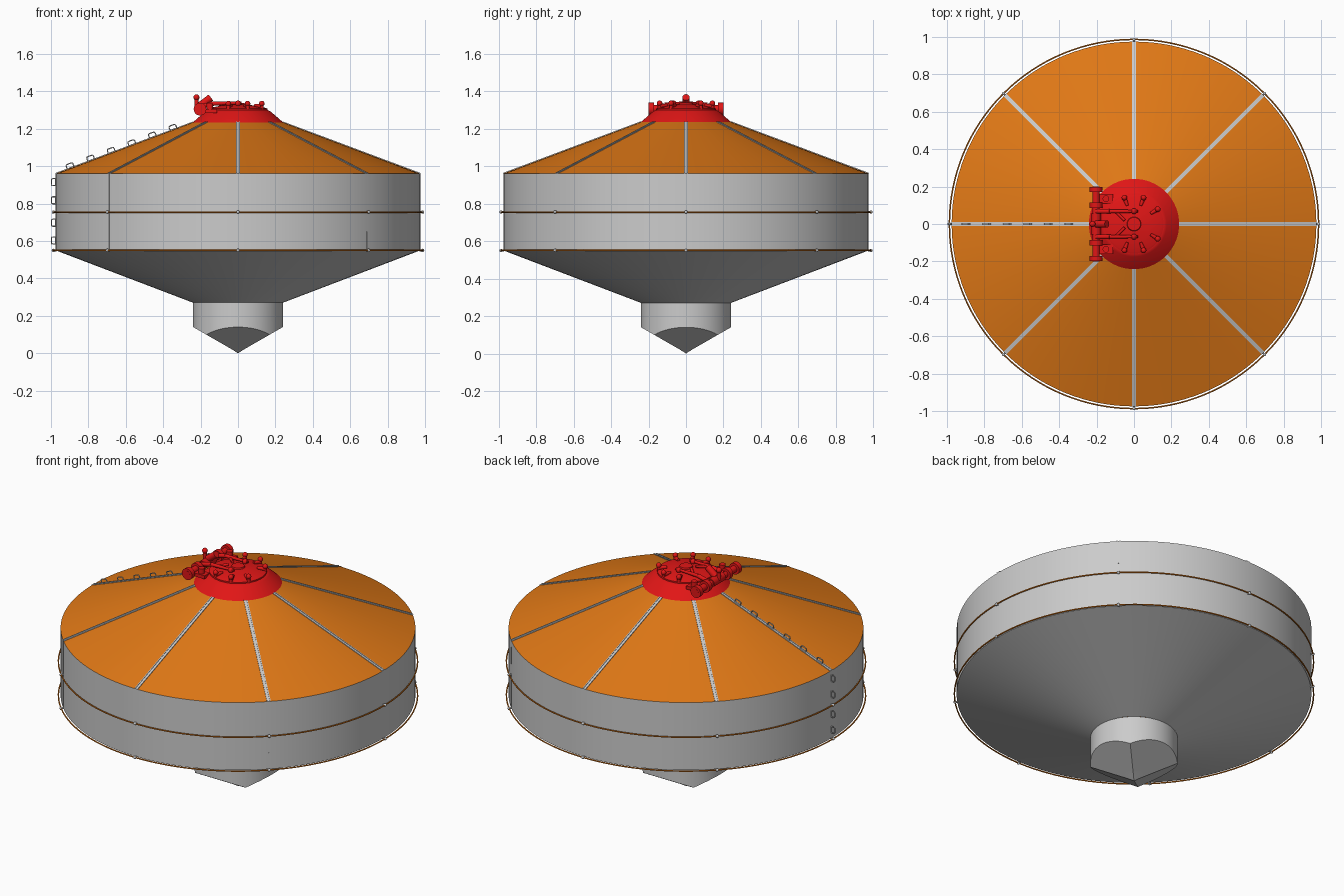
import bpy, bmesh, math
from mathutils import Vector, Matrix

if "Cube" in bpy.data.objects:
    bpy.data.objects.remove(bpy.data.objects["Cube"])

def material(name, col):
    m = bpy.data.materials.new(name)
    m.diffuse_color = (*col, 1)
    m.use_nodes = True
    m.node_tree.nodes["Principled BSDF"].inputs["Base Color"].default_value = m.diffuse_color
    return m

ORANGE = material("orange_paint", (0.75, 0.19, 0.008))
RED = material("red_paint", (0.75, 0.008, 0.008))

def finish(name, bm, mat=None, smooth=True):
    bmesh.ops.recalc_face_normals(bm, faces=bm.faces)
    me = bpy.data.meshes.new(name)
    bm.to_mesh(me)
    bm.free()
    ob = bpy.data.objects.new(name, me)
    bpy.context.collection.objects.link(ob)
    if mat:
        me.materials.append(mat)
    if smooth:
        bpy.ops.object.select_all(action='DESELECT')
        ob.select_set(True)
        bpy.context.view_layer.objects.active = ob
        bpy.ops.object.shade_smooth_by_angle(angle=math.radians(30))
    return ob

def lathe(name, profile, mat=None, n=128):
    bm = bmesh.new()
    vs = [bm.verts.new((r, 0, z)) for r, z in profile]
    es = [bm.edges.new(p) for p in zip(vs, vs[1:])]
    bmesh.ops.spin(bm, geom=vs + es, axis=(0, 0, 1), cent=(0, 0, 0),
                   angle=2 * math.pi, steps=n, use_merge=True)
    bmesh.ops.remove_doubles(bm, verts=bm.verts, dist=1e-5)
    return finish(name, bm, mat)

def rod(bm, a, b, r, r2=None, n=14):
    a, b = Vector(a), Vector(b)
    d = b - a
    M = Matrix.Translation((a + b) / 2) @ d.to_track_quat('Z', 'Y').to_matrix().to_4x4()
    bmesh.ops.create_cone(bm, cap_ends=True, segments=n, radius1=r,
                          radius2=r if r2 is None else r2, depth=d.length, matrix=M)

def box(bm, size, M):
    bmesh.ops.create_cube(bm, size=1, matrix=M @ Matrix.Diagonal((*size, 1)))

def ball(bm, p, r):
    bmesh.ops.create_uvsphere(bm, u_segments=12, v_segments=8, radius=r,
                              matrix=Matrix.Translation(p))

def rotz(i):
    return Matrix.Rotation(i * math.pi / 4, 4, 'Z')

R, RN = 0.975, 0.24            # shell and neck radius
Z_LOW, Z_EAVE, Z_NECK, Z_OUT = 0.55, 0.96, 1.235, 0.27
SLOPE = math.atan2(Z_NECK - Z_EAVE, R - RN)

# Shell, hopper cone and roof
lathe("tank_wall", [(R, Z_LOW), (R, Z_EAVE)])
lathe("hopper_cone", [(RN, Z_OUT), (R, Z_LOW)])
lathe("roof", [(R, Z_EAVE), (RN, Z_NECK)], ORANGE)

# Outlet: round neck cut by a four-sided pointed bottom
bm = bmesh.new()
N, K = 64, 8
def tip_z(x, y):
    return 0.575 * max(abs(x), abs(y)) + 0.002
rings = []
for k in range(1, K + 1):
    ring = []
    for i in range(N):
        a = 2 * math.pi * i / N
        x, y = RN * k / K * math.cos(a), RN * k / K * math.sin(a)
        ring.append(bm.verts.new((x, y, tip_z(x, y))))
    rings.append(ring)
rings.append([bm.verts.new((v.co.x, v.co.y, Z_OUT)) for v in rings[-1]])
tip = bm.verts.new((0, 0, 0))
for i in range(N):
    j = (i + 1) % N
    bm.faces.new((tip, rings[0][j], rings[0][i]))
    for p, q in zip(rings, rings[1:]):
        bm.faces.new((p[i], p[j], q[j], q[i]))
finish("outlet", bm)

# Roof ribs: flat strip with two raised edges, eight around
bm = bmesh.new()
L = math.hypot(R - RN, Z_NECK - Z_EAVE)
for i in range(8):
    M = rotz(i) @ Matrix.Translation(((R + RN) / 2, 0, (Z_EAVE + Z_NECK) / 2)) \
        @ Matrix.Rotation(SLOPE, 4, 'Y')
    box(bm, (L, 0.02, 0.003), M)
    for s in (-1, 1):
        box(bm, (L, 0.005, 0.008), M @ Matrix.Translation((0, s * 0.008, 0)))
finish("roof_ribs", bm, smooth=False)

# Hoop pipes and their holders
for tag, z in (("lower", Z_LOW), ("upper", 0.755)):
    c = [(0.987 + 0.004 * math.cos(t), z + 0.004 * math.sin(t))
         for t in [k * math.pi / 4 for k in range(9)]]
    lathe(tag + "_hoop_pipe", c, ORANGE)
    bm = bmesh.new()
    for i in range(8):
        d = rotz(i) @ Vector((1, 0, 0))
        rod(bm, d * 0.97 + Vector((0, 0, z)), d * 0.987 + Vector((0, 0, z)), 0.005, n=8)
        ball(bm, d * 0.987 + Vector((0, 0, z)), 0.009)
    finish(tag + "_hoop_holders", bm)

# Thin vertical seam strips on the wall
bm = bmesh.new()
for i, z0, z1 in ((5, Z_LOW, Z_EAVE), (1, Z_LOW, 0.75), (1, 0.82, 0.92), (7, Z_LOW, 0.65)):
    box(bm, (0.004, 0.004, z1 - z0),
        rotz(i) @ Matrix.Translation((R, 0, (z0 + z1) / 2)))
finish("wall_seams", bm, smooth=False)

# Grab loops up the wall and roof on the left
bm = bmesh.new()
def loop(M):
    pts = [(-0.019, 0), (-0.019, 0.018), (-0.014, 0.023), (0.014, 0.023), (0.019, 0.018), (0.019, 0)]
    pts = [M @ Vector((u, 0, h)) for u, h in pts]
    for p, q in zip(pts, pts[1:] + pts[:1]):
        rod(bm, p, q, 0.003, n=8)
for z in (0.603, 0.698, 0.818, 0.915):
    loop(Matrix.Translation((-R, 0, z)) @ Matrix.Rotation(-math.pi / 2, 4, 'Y'))
for k in range(6):
    x = -0.895 + 0.11 * k
    z = Z_EAVE + (R + x) * math.tan(SLOPE) + 0.002
    loop(Matrix.Translation((x, 0, z)) @ Matrix.Rotation(-SLOPE, 4, 'Y'))
finish("grab_loops", bm)

# Hatch collar and lid
lathe("hatch_collar", [(RN + 0.003, Z_NECK - 0.002), (0.175, 1.292), (0.16, 1.3), (0.15, 1.3)], RED)
lathe("hatch_lid", [(0.158, 1.298), (0.158, 1.308), (0.148, 1.312), (0.09, 1.324),
                    (0.038, 1.33), (0.035, 1.338), (0, 1.34)], RED, 64)

# Hinge: shaft, end collars, mounts
bm = bmesh.new()
rod(bm, (-0.203, -0.2, 1.305), (-0.203, 0.2, 1.305), 0.02)
for y in (-0.185, -0.1, 0.1, 0.185):
    rod(bm, (-0.203, y - 0.014, 1.305), (-0.203, y + 0.014, 1.305), 0.034, n=20)
rod(bm, (-0.203, -0.055, 1.305), (-0.203, 0.055, 1.305), 0.026, n=20)
for s in (-1, 1):
    box(bm, (0.075, 0.05, 0.02), Matrix.Translation((-0.15, s * 0.135, 1.295)))
    rod(bm, (-0.15, s * 0.135, 1.29), (-0.15, s * 0.135, 1.335), 0.018)
finish("hatch_hinge", bm, RED)

# Lid arms running from the hinge over the lid
bm = bmesh.new()
for s in (-1, 1):
    y = s * 0.068
    rod(bm, (-0.203, y, 1.318), (-0.13, y, 1.335), 0.012)
    rod(bm, (-0.13, y, 1.335), (0.02, y, 1.338), 0.011, 0.007)
    ball(bm, (0.0, y, 1.335), 0.016)
    rod(bm, (-0.1, y, 1.33), (-0.05, s * 0.02, 1.338), 0.008)
finish("lid_arms", bm, RED)

# Lever and upright pin at the hinge
bm = bmesh.new()
rod(bm, (-0.2, 0, 1.325), (-0.145, 0, 1.367), 0.02)
rod(bm, (-0.222, 0, 1.31), (-0.222, 0, 1.365), 0.011)
ball(bm, (-0.222, 0, 1.368), 0.016)
finish("hatch_lever", bm, RED)

# Clamp bolts round the lid
bm = bmesh.new()
for deg in (-110, -70, -32, 32, 70, 110):
    a = math.radians(deg)
    d = Vector((math.cos(a), math.sin(a), 0))
    up = Vector((0, 0, 1))
    rod(bm, d * 0.15 + up * 1.285, d * 0.15 + up * 1.335, 0.01)
    ball(bm, d * 0.15 + up * 1.335, 0.015)
    rod(bm, d * 0.15 + up * 1.32, d * 0.105 + up * 1.325, 0.012, 0.008)
finish("lid_clamps", bm, RED)
